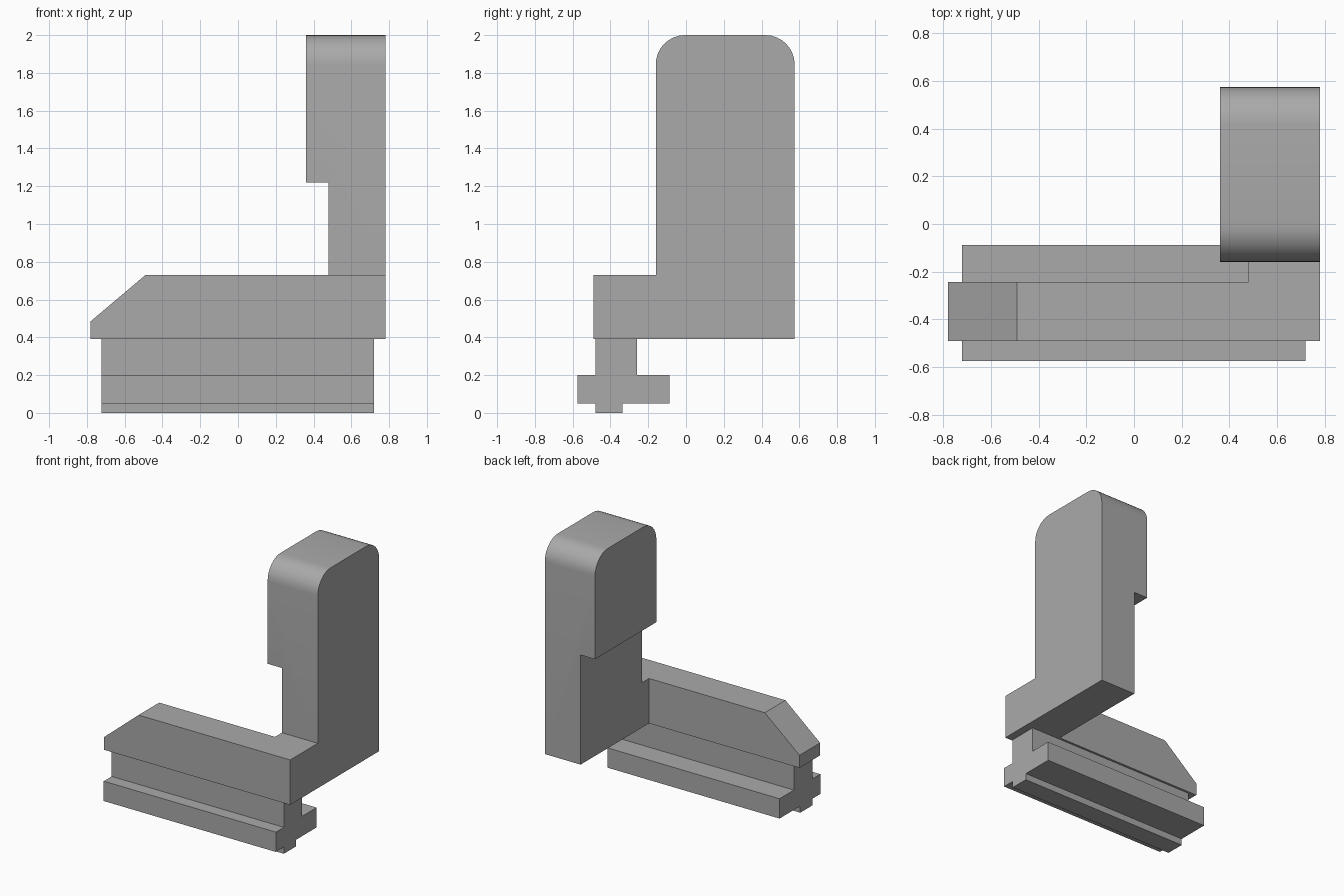
import bpy, bmesh, math
from mathutils import Vector

if "Cube" in bpy.data.objects:
    bpy.data.objects.remove(bpy.data.objects["Cube"], do_unlink=True)

grey = bpy.data.materials.new("plain grey")
grey.use_nodes = True
colour = (0.4, 0.4, 0.4, 1)
grey.diffuse_color = colour
grey.node_tree.nodes["Principled BSDF"].inputs["Base Color"].default_value = colour


def extrude(name, outline, axis, start, end):
    """Extrude a 2D outline (y,z for axis x; x,z for axis y) between two positions."""
    place = (lambda p: (start, *p)) if axis == "x" else (lambda p: (p[0], start, p[1]))
    bm = bmesh.new()
    face = bm.faces.new([bm.verts.new(place(p)) for p in outline])
    moved = bmesh.ops.extrude_face_region(bm, geom=[face])["geom"]
    shift = Vector((end - start, 0, 0) if axis == "x" else (0, end - start, 0))
    bmesh.ops.translate(bm, vec=shift, verts=[v for v in moved if isinstance(v, bmesh.types.BMVert)])
    bmesh.ops.recalc_face_normals(bm, faces=bm.faces)
    mesh = bpy.data.meshes.new(name)
    bm.to_mesh(mesh)
    bm.free()
    mesh.materials.append(grey)
    obj = bpy.data.objects.new(name, mesh)
    bpy.context.collection.objects.link(obj)
    return obj


def combine(target, tool, operation):
    """Apply a boolean and discard the tool."""
    mod = target.modifiers.new("join", "BOOLEAN")
    mod.operation, mod.solver, mod.object = operation, "EXACT", tool
    bpy.context.view_layer.objects.active = target
    bpy.ops.object.modifier_apply(modifier=mod.name)
    bpy.data.objects.remove(tool, do_unlink=True)


def corner(y, z, radius, first, steps=8):
    """Quarter-circle points, running anticlockwise."""
    angles = [math.radians(first + 90 * i / steps) for i in range(steps + 1)]
    return [(y + radius * math.cos(a), z + radius * math.sin(a)) for a in angles]


# Upright with a foot reaching forward and a rounded top
r, front, back, low, ledge = 0.155, -0.16, 0.575, 0.39, 0.73
upright = [(-0.49, low), (back, low)]
upright += corner(back - r, 2 - r, r, 0) + corner(front + r, 2 - r, r, 90)
upright += [(front, ledge), (-0.49, ledge)]
bracket = extrude("bracket", upright, "x", 0.36, 0.78)

# Clear the space below the overhanging head
notch = [(0.2, 0.2), (0.48, 0.2), (0.48, 1.22), (0.2, 1.22)]
combine(bracket, extrude("notch_cutter", notch, "y", -0.8, 0.8), "DIFFERENCE")

# Horizontal arm with a sloping end
arm = [(-0.78, low), (0.78, low), (0.78, ledge), (-0.49, ledge), (-0.78, 0.485)]
combine(bracket, extrude("arm", arm, "y", -0.49, -0.243), "UNION")

# Cross-shaped rail beneath the arm
rail_half = [(-0.48, low), (-0.48, 0.2), (-0.575, 0.2), (-0.575, 0.05), (-0.48, 0.05), (-0.48, 0)]
rail_rest = [(-0.335, 0), (-0.335, 0.05), (-0.088, 0.05), (-0.088, 0.2), (-0.26, 0.2), (-0.26, low)]
rail = extrude("rail", rail_half + rail_rest, "x", -0.722, 0.72)

# Smooth the rounded corners, keep the rest crisp
bpy.ops.object.select_all(action="DESELECT")
for part in (bracket, rail):
    part.select_set(True)
bpy.context.view_layer.objects.active = bracket
bpy.ops.object.shade_smooth_by_angle(angle=math.radians(30))
